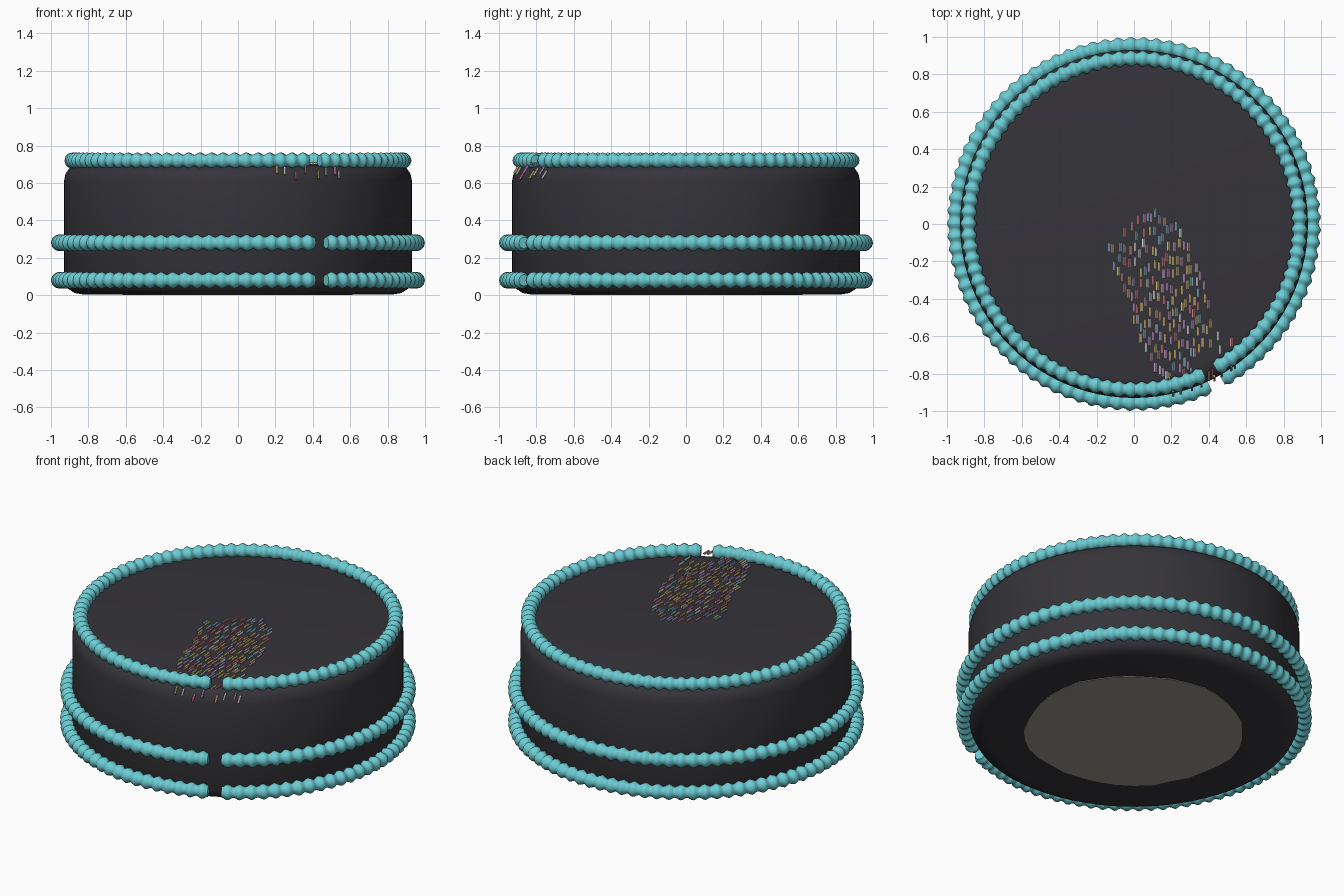
import bpy
import bmesh
import math
import random
from mathutils import Matrix, Vector

random.seed(7)
if "Cube" in bpy.data.objects:
    bpy.data.objects.remove(bpy.data.objects["Cube"])


def material(name, r, g, b):
    m = bpy.data.materials.new(name)
    m.use_nodes = True
    m.diffuse_color = (r, g, b, 1)
    bsdf = m.node_tree.nodes["Principled BSDF"]
    bsdf.inputs["Base Color"].default_value = (r, g, b, 1)
    bsdf.inputs["Roughness"].default_value = 0.7
    return m


ICING = material("dark icing", 0.036, 0.034, 0.041)
PIPING = material("turquoise piping", 0.15, 0.61, 0.66)
SPONGE = material("pale sponge", 0.34, 0.32, 0.27)
SPRINKLES = {
    "yellow": material("yellow sprinkle", 0.72, 0.56, 0.17),
    "pink": material("pink sprinkle", 0.72, 0.21, 0.25),
    "lilac": material("lilac sprinkle", 0.62, 0.33, 0.66),
    "blue": material("blue sprinkle", 0.25, 0.55, 0.68),
    "white": material("white sprinkle", 0.75, 0.75, 0.75),
}


def finish(bm, name, mat, smooth=None):
    bmesh.ops.recalc_face_normals(bm, faces=bm.faces)
    mesh = bpy.data.meshes.new(name)
    bm.to_mesh(mesh)
    bm.free()
    mesh.materials.append(mat)
    obj = bpy.data.objects.new(name, mesh)
    bpy.context.collection.objects.link(obj)
    if smooth:
        bpy.ops.object.select_all(action="DESELECT")
        obj.select_set(True)
        bpy.context.view_layer.objects.active = obj
        bpy.ops.object.shade_smooth_by_angle(angle=math.radians(smooth))
    return obj


def skin(bm, rings, closed):
    """Bridge equal loops of vertices with quads."""
    pairs = list(zip(rings, rings[1:])) + ([(rings[-1], rings[0])] if closed else [])
    for a, b in pairs:
        for i in range(len(a)):
            j = (i + 1) % len(a)
            bm.faces.new((a[i], a[j], b[j], b[i]))
    if not closed:
        bm.faces.new(rings[0])
        bm.faces.new(rings[-1])


# Cake body: lathed profile with rounded rims
TOP = 0.70
profile = [(0.83, 0.004), (0.875, 0.012), (0.91, 0.035), (0.93, 0.08),
           (0.93, 0.61), (0.922, 0.65), (0.90, 0.68), (0.87, 0.695), (0.83, TOP)]
bm = bmesh.new()
segments = 96
rings = [[bm.verts.new((r * math.cos(i * math.tau / segments),
                        r * math.sin(i * math.tau / segments), z))
          for i in range(segments)] for r, z in profile]
skin(bm, rings, False)
finish(bm, "cake_body", ICING, 50)

# Bare sponge patch underneath, with an uneven edge
bm = bmesh.new()
n = 36
edge = []
for i in range(n):
    a = i * math.tau / n
    r = 0.615 + 0.008 * math.sin(5 * a) + random.uniform(-0.007, 0.007)
    edge.append((r * math.cos(a), r * math.sin(a)))
skin(bm, [[bm.verts.new((x, y, z)) for x, y in edge] for z in (0, 0.006)], False)
finish(bm, "sponge_patch", SPONGE)


# Piped borders: beaded tubes that stop short of a full circle
def piping(name, radius, z, size):
    bm = bmesh.new()
    beads, steps, sides = 88, 6, 12
    start, end = math.radians(-60.5), math.radians(295)
    rings = []
    for k in range(beads * steps + 1):
        a = start + (end - start) * k / (beads * steps)
        wave = 0.5 - 0.5 * math.cos(math.tau * k / steps)
        r = size * (0.68 + 0.32 * wave)
        ring = []
        for s in range(sides):
            t = s * math.tau / sides
            d = radius + r * math.cos(t)
            ring.append(bm.verts.new((d * math.cos(a), d * math.sin(a), z + r * math.sin(t))))
        rings.append(ring)
    skin(bm, rings, False)
    finish(bm, name, PIPING, 60)


piping("bottom_piping", 0.955, 0.08, 0.045)
piping("middle_piping", 0.955, 0.28, 0.045)
piping("top_piping", 0.885, 0.72, 0.043)

# Sprinkles: small rods gathered per colour
batches = {c: bmesh.new() for c in SPRINKLES}


def sprinkle(colour, position, direction):
    turn = Vector(direction).to_track_quat("Z", "Y").to_matrix().to_4x4()
    bmesh.ops.create_cone(batches[colour], cap_ends=True, segments=6, radius1=0.0065,
                          radius2=0.0065, depth=0.048,
                          matrix=Matrix.Translation(position) @ turn)


# Scatter over a slanted patch of the top: (y, left edge, right edge)
patch = [(0.07, 0.06, 0.12), (0.0, 0.0, 0.22), (-0.12, -0.14, 0.29), (-0.28, -0.10, 0.36),
         (-0.42, -0.02, 0.41), (-0.60, 0.02, 0.41), (-0.70, 0.09, 0.33), (-0.82, 0.12, 0.30)]


def in_patch(x, y):
    for (y0, l0, r0), (y1, l1, r1) in zip(patch, patch[1:]):
        if y1 <= y <= y0:
            t = (y0 - y) / (y0 - y1)
            return l0 + (l1 - l0) * t <= x <= r0 + (r1 - r0) * t
    return False


placed = []
for _ in range(6000):
    x, y = random.uniform(-0.15, 0.45), random.uniform(-0.83, 0.08)
    if not in_patch(x, y):
        continue
    if any(abs(x - px) < 0.016 and abs(y - py) < 0.055 for px, py in placed):
        continue
    placed.append((x, y))
    warm = x > 0.2
    colour = random.choices(list(SPRINKLES), (6 if warm else 3, 2 if warm else 4, 3, 2, 1.5))[0]
    sprinkle(colour, (x, y, TOP + 0.004), (0, 1, random.uniform(-0.05, 0.1)))
    if len(placed) == 165:
        break

# Strays on the top by the gap in the border
for x, y, colour in [(0.45, -0.60, "white"), (0.52, -0.63, "pink"), (0.46, -0.67, "white"),
                     (0.41, -0.64, "yellow"), (0.42, -0.80, "pink"), (0.40, -0.81, "yellow")]:
    sprinkle(colour, (x, y, TOP + 0.004), (0, 1, 0))

# Strays spilling over the rim
for x, z, colour in [(0.21, 0.672, "yellow"), (0.25, 0.665, "white"), (0.31, 0.64, "pink"),
                     (0.36, 0.672, "lilac"), (0.43, 0.645, "yellow"), (0.47, 0.66, "white"),
                     (0.52, 0.665, "lilac"), (0.54, 0.645, "white")]:
    sprinkle(colour, (x, -math.sqrt(0.93 ** 2 - x * x), z), (0, 0.03, 0.05))

for colour, bm in batches.items():
    finish(bm, colour + "_sprinkles", SPRINKLES[colour])
